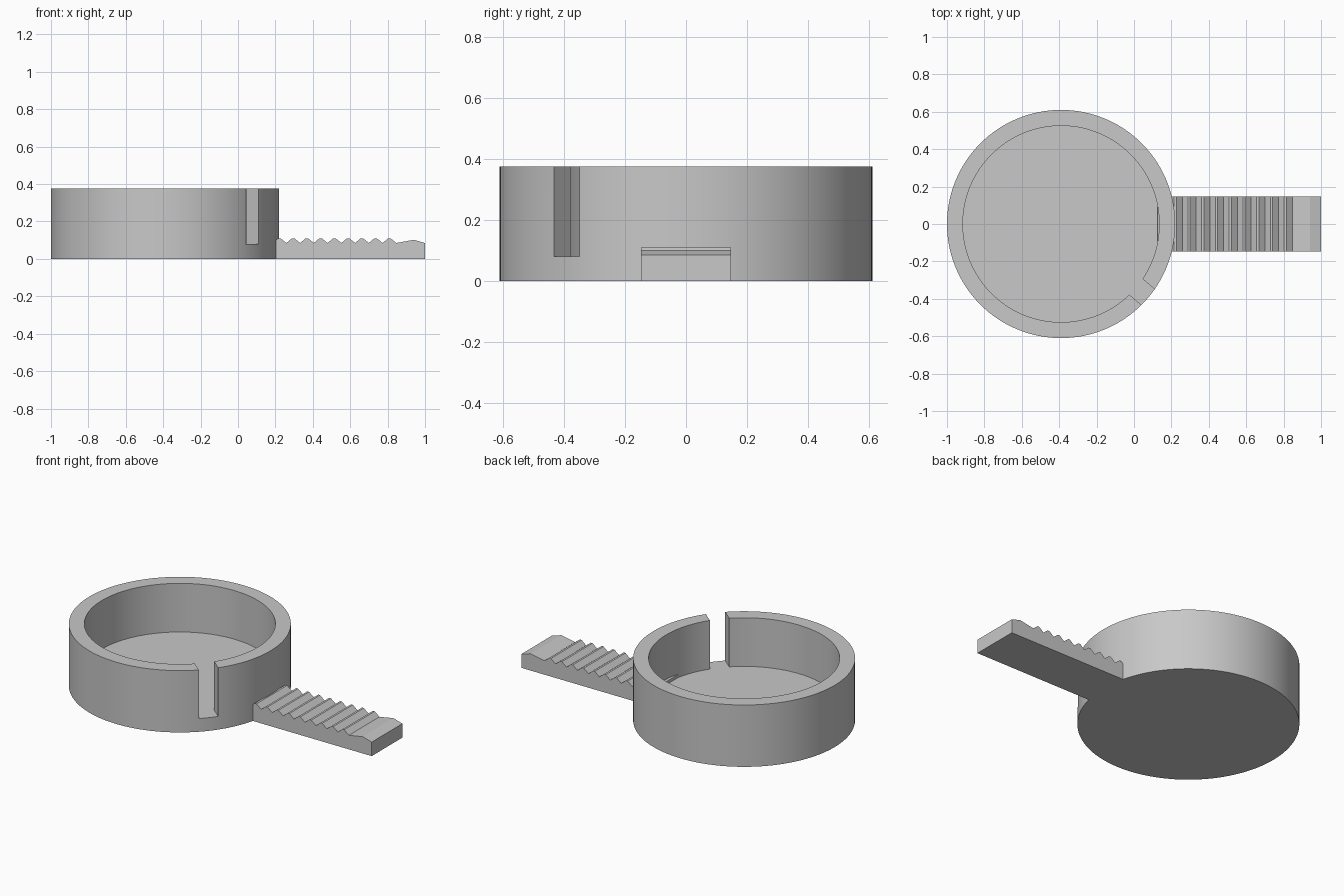
import bpy
import bmesh
from math import sin, cos, asin, radians, pi

if "Cube" in bpy.data.objects:
    bpy.data.objects.remove(bpy.data.objects["Cube"], do_unlink=True)

CENTRE_X = -0.39
OUTER_R, INNER_R = 0.61, 0.525
HEIGHT, FLOOR = 0.375, 0.08
SLOT_ANGLE, SLOT_HALF = radians(-40), 0.055
STEPS = 128

grey = bpy.data.materials.new("light_grey")
grey.use_nodes = True
grey.diffuse_color = (0.58, 0.58, 0.58, 1)
grey.node_tree.nodes["Principled BSDF"].inputs["Base Color"].default_value = grey.diffuse_color


def prism(name, outline, sweep):
    """Extrude a closed outline of 3D points along the sweep vector."""
    bm = bmesh.new()
    face = bm.faces.new([bm.verts.new(p) for p in outline])
    moved = bmesh.ops.extrude_face_region(bm, geom=[face])["geom"]
    verts = [g for g in moved if isinstance(g, bmesh.types.BMVert)]
    bmesh.ops.translate(bm, verts=verts, vec=sweep)
    bmesh.ops.recalc_face_normals(bm, faces=bm.faces)
    mesh = bpy.data.meshes.new(name)
    bm.to_mesh(mesh)
    bm.free()
    mesh.materials.append(grey)
    obj = bpy.data.objects.new(name, mesh)
    bpy.context.collection.objects.link(obj)
    return obj


def activate(obj):
    bpy.ops.object.select_all(action="DESELECT")
    obj.select_set(True)
    bpy.context.view_layer.objects.active = obj


def polar(radius, angle, z):
    return (CENTRE_X + radius * cos(angle), radius * sin(angle), z)


# Round cup body
cup = prism("cup", [polar(OUTER_R, 2 * pi * i / STEPS, 0) for i in range(STEPS)], (0, 0, HEIGHT))

# Bore and side slot as one keyhole-shaped cutter
gap = asin(SLOT_HALF / INNER_R)
keyhole = [polar(INNER_R, SLOT_ANGLE + gap + (2 * pi - 2 * gap) * i / STEPS, FLOOR)
           for i in range(STEPS + 1)]
for side in (-1, 1):
    far_r = OUTER_R + 0.1
    keyhole.append(polar(far_r, SLOT_ANGLE + side * asin(SLOT_HALF / far_r), FLOOR))
cutter = prism("bore_cutter", keyhole, (0, 0, HEIGHT))
cutter.hide_render = True

activate(cup)
cut = cup.modifiers.new("bore", "BOOLEAN")
cut.operation = "DIFFERENCE"
cut.solver = "EXACT"
cut.object = cutter
bpy.ops.object.modifier_apply(modifier=cut.name)
bpy.data.objects.remove(cutter, do_unlink=True)
bpy.ops.object.shade_smooth_by_angle(angle=radians(30))

# Ridged handle: side profile with a row of teeth, swept across its width
HALF_WIDTH, PITCH, VALLEY, PEAK = 0.147, 0.0735, 0.085, 0.11
start = 0.125
profile = [(start, 0), (start, 0.098)]
for i in range(11):
    x = 0.1115 + PITCH * i
    if i:
        profile.append((x, VALLEY))
    profile += [(x + 0.03, PEAK), (x + 0.042, PEAK)]
profile = profile[:-2] + [(0.94, 0.102), (1, VALLEY), (1, 0)]
prism("ridged_handle", [(x, -HALF_WIDTH, z) for x, z in profile], (0, 2 * HALF_WIDTH, 0))
